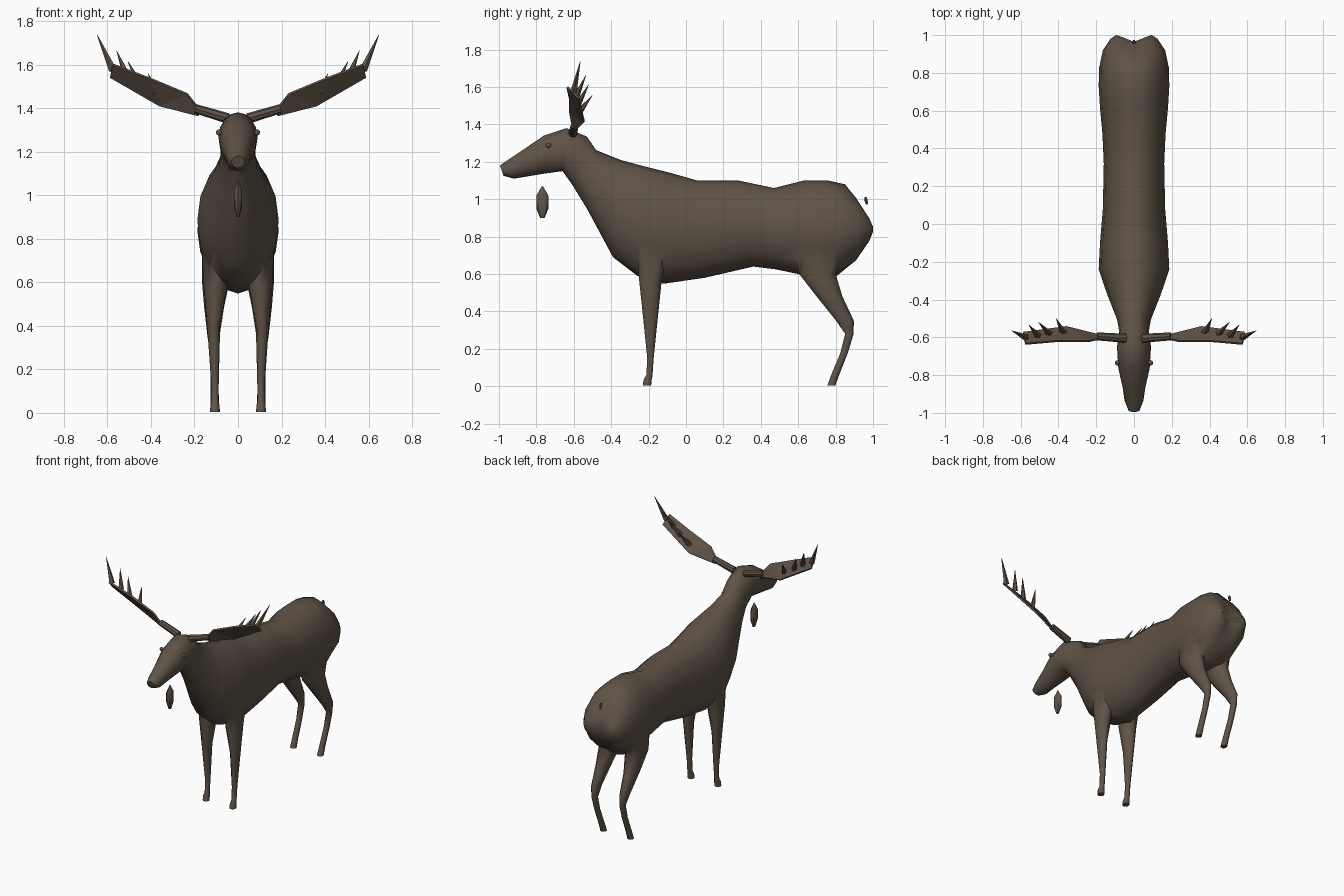
import bpy, bmesh, math
from mathutils import Vector

if "Cube" in bpy.data.objects:
    bpy.data.objects.remove(bpy.data.objects["Cube"])

fur = bpy.data.materials.new("dark brown fur")
fur.diffuse_color = (0.115, 0.086, 0.062, 1)
fur.use_nodes = True
fur.node_tree.nodes["Principled BSDF"].inputs["Base Color"].default_value = fur.diffuse_color


def make(name, bm, smooth=40):
    bmesh.ops.recalc_face_normals(bm, faces=bm.faces)
    me = bpy.data.meshes.new(name)
    bm.to_mesh(me)
    bm.free()
    ob = bpy.data.objects.new(name, me)
    bpy.context.collection.objects.link(ob)
    me.materials.append(fur)
    if smooth:
        shade(ob, smooth)
    return ob


def select(ob):
    bpy.ops.object.select_all(action='DESELECT')
    ob.select_set(True)
    bpy.context.view_layer.objects.active = ob


def shade(ob, angle):
    select(ob)
    bpy.ops.object.shade_smooth_by_angle(angle=math.radians(angle))


def loft(rings):
    """Skin a list of point rings and cap both ends with a fan."""
    bm = bmesh.new()
    vs = [[bm.verts.new(p) for p in r] for r in rings]
    n = len(vs[0])
    for a, b in zip(vs, vs[1:]):
        for i in range(n):
            j = (i + 1) % n
            bm.faces.new((a[i], a[j], b[j], b[i]))
    for r in (vs[0], vs[-1]):
        c = bm.verts.new(sum((v.co for v in r), Vector()) / n)
        for i in range(n):
            bm.faces.new((r[i], r[(i + 1) % n], c))
    return bm


def spine_ring(ty, tz, by, bz, w, n=16):
    """Ellipse spanning a top and a bottom point, w is the half width."""
    t, b = Vector((0, ty, tz)), Vector((0, by, bz))
    mid, half = (t + b) / 2, (t - b) / 2
    return [mid + half * math.cos(k) + Vector((w * math.sin(k), 0, 0))
            for k in (2 * math.pi * i / n for i in range(n))]


def leg_ring(z, y0, y1, x0, x1, side, n=10):
    return [Vector((side * ((x0 + x1) / 2 + (x1 - x0) / 2 * math.cos(k)),
                    (y0 + y1) / 2 + (y1 - y0) / 2 * math.sin(k), z))
            for k in (2 * math.pi * i / n for i in range(n))]


# head, neck and trunk: top y, z, bottom y, z, half width
TRUNK = [(-0.995, 1.18, -0.975, 1.125, 0.03), (-0.95, 1.212, -0.92, 1.11, 0.05),
         (-0.87, 1.265, -0.86, 1.12, 0.06), (-0.76, 1.34, -0.77, 1.135, 0.083),
         (-0.64, 1.38, -0.66, 1.15, 0.09), (-0.53, 1.335, -0.61, 1.08, 0.078),
         (-0.48, 1.262, -0.53, 0.95, 0.09), (-0.35, 1.21, -0.39, 0.69, 0.143),
         (-0.22, 1.175, -0.26, 0.59, 0.187), (-0.08, 1.14, -0.12, 0.548, 0.18),
         (0.06, 1.10, 0.10, 0.58, 0.165), (0.28, 1.10, 0.36, 0.64, 0.16),
         (0.47, 1.06, 0.48, 0.625, 0.167), (0.63, 1.10, 0.60, 0.60, 0.18),
         (0.76, 1.10, 0.70, 0.575, 0.187), (0.85, 1.08, 0.80, 0.585, 0.185),
         (0.92, 1.02, 0.92, 0.66, 0.165), (0.98, 0.925, 0.98, 0.75, 0.125),
         (1.0, 0.88, 1.0, 0.80, 0.095)]
bm = loft([spine_ring(*r) for r in TRUNK])
for v in bm.verts:  # groove between the haunches
    if v.co.y > 0.88:
        v.co.y -= 0.035 * max(0, 1 - abs(v.co.x) / 0.09)
body = make("body", bm, 0)

# legs: z, back-to-front range, side-to-side range
FRONT = [(0.74, -0.27, -0.09, 0.05, 0.165), (0.58, -0.255, -0.125, 0.05, 0.158),
         (0.40, -0.235, -0.145, 0.082, 0.142), (0.15, -0.208, -0.172, 0.088, 0.124),
         (0.06, -0.213, -0.178, 0.09, 0.122), (0.035, -0.228, -0.182, 0.085, 0.127),
         (0.005, -0.232, -0.185, 0.083, 0.128)]
HIND = [(0.80, 0.56, 0.88, 0.03, 0.165), (0.60, 0.60, 0.805, 0.04, 0.165),
        (0.48, 0.695, 0.84, 0.065, 0.155), (0.35, 0.80, 0.90, 0.085, 0.14),
        (0.28, 0.85, 0.897, 0.09, 0.13), (0.18, 0.825, 0.867, 0.09, 0.127),
        (0.06, 0.775, 0.82, 0.088, 0.126), (0.005, 0.755, 0.80, 0.085, 0.128)]
for name, rows in (("front_leg", FRONT), ("hind_leg", HIND)):
    for s in (-1, 1):
        leg = make(name, loft([leg_ring(*r, s) for r in rows]), 0)
        select(body)
        m = body.modifiers.new("merge", 'BOOLEAN')
        m.operation, m.object, m.solver = 'UNION', leg, 'EXACT'
        bpy.ops.object.modifier_apply(modifier=m.name)
        bpy.data.objects.remove(leg)
shade(body, 50)


def spike(bm, a, b, r0, r1, n):
    """Cone or rod from point a to point b."""
    a, b = Vector(a), Vector(b)
    mat = (b - a).to_track_quat('Z', 'Y').to_matrix().to_4x4()
    mat.translation = (a + b) / 2
    bmesh.ops.create_cone(bm, cap_ends=True, segments=n, radius1=r0, radius2=r1,
                          depth=(b - a).length, matrix=mat)


# antlers: beam, thin palm and four tines
LOWER = [(0.18, -0.59, 1.366), (0.36, -0.545, 1.412), (0.587, -0.575, 1.543)]
UPPER = [(0.574, -0.635, 1.60), (0.40, -0.62, 1.534), (0.234, -0.62, 1.465),
         (0.19, -0.61, 1.41)]
TINES = [((0.575, -0.60, 1.575), (0.647, -0.565, 1.737)),
         ((0.51, -0.59, 1.545), (0.557, -0.535, 1.663)),
         ((0.45, -0.58, 1.505), (0.505, -0.52, 1.614)),
         ((0.375, -0.575, 1.46), (0.412, -0.50, 1.558))]
for s, side in ((-1, "right"), (1, "left")):
    flip = lambda p: Vector((s * p[0], p[1], p[2]))
    bm = bmesh.new()
    spike(bm, flip((0.045, -0.605, 1.352)), flip((0.195, -0.595, 1.397)), 0.024, 0.021, 8)
    make(side + "_antler_beam", bm)
    bm = bmesh.new()
    off = flip((0.28, -0.73, -0.63)) * 0.006
    outline = [flip(p) for p in LOWER + UPPER]
    a = [bm.verts.new(p + off) for p in outline]
    b = [bm.verts.new(p - off) for p in outline]
    for i in range(7):
        j = (i + 1) % 7
        bm.faces.new((a[i], a[j], b[j], b[i]))
    # strips between lower and upper edge
    for q in ((0, 1, 5, 6), (1, 2, 3, 4), (1, 4, 5)):
        bm.faces.new([a[i] for i in q])
        bm.faces.new([b[i] for i in reversed(q)])
    make(side + "_antler_palm", bm, 0)
    bm = bmesh.new()
    for p, q in TINES:
        spike(bm, flip(p), flip(q), 0.019, 0.001, 5)
    make(side + "_antler_tines", bm, 0)
    # eye
    bm = bmesh.new()
    bmesh.ops.create_uvsphere(bm, u_segments=10, v_segments=6, radius=0.014)
    bmesh.ops.translate(bm, verts=bm.verts, vec=(s * 0.088, -0.735, 1.288))
    make(side + "_eye", bm)

# hanging throat beard
make("beard", loft([leg_ring(z, -0.768 - r, -0.768 + r, -r * 0.6, r * 0.6, 1, 8)
                    for z, r in ((1.068, 0.004), (1.02, 0.032), (0.95, 0.032), (0.90, 0.012))]))

# stub tail
make("tail", loft([leg_ring(z, y - r, y + r, -r, r, 1, 6)
                   for z, y, r in ((1.012, 0.96, 0.006), (0.995, 0.962, 0.011), (0.972, 0.968, 0.007))]))
